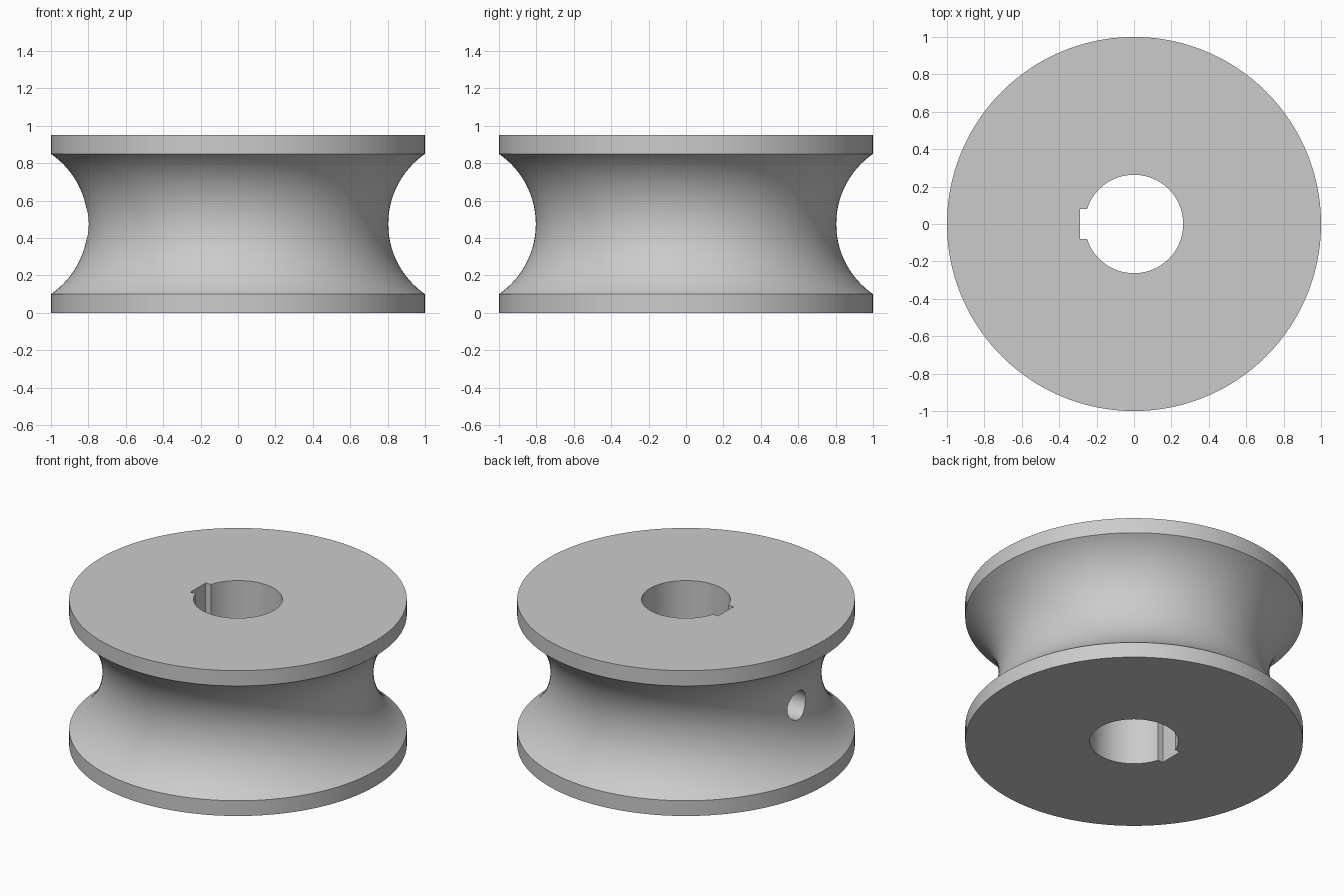
import bpy, bmesh, math
from mathutils import Matrix, Vector

cube = bpy.data.objects.get("Cube")
if cube:
    bpy.data.objects.remove(cube, do_unlink=True)

RADIUS, HEIGHT, BORE = 1.0, 0.95, 0.263
LIP, WAIST = 0.1, 0.803
MID = HEIGHT / 2

grey = bpy.data.materials.new("plain grey")
grey.use_nodes = True
colour = (0.6, 0.6, 0.6, 1)
grey.diffuse_color = colour
grey.node_tree.nodes["Principled BSDF"].inputs["Base Color"].default_value = colour


def make_object(name, bm):
    bmesh.ops.recalc_face_normals(bm, faces=bm.faces)
    mesh = bpy.data.meshes.new(name)
    bm.to_mesh(mesh)
    bm.free()
    mesh.materials.append(grey)
    obj = bpy.data.objects.new(name, mesh)
    bpy.context.collection.objects.link(obj)
    return obj


def groove_profile(steps=32):
    """Circular arc from the lower lip, in to the waist, to the upper lip."""
    half, sag = MID - LIP, RADIUS - WAIST
    r = (half ** 2 + sag ** 2) / (2 * sag)
    sweep = math.asin(half / r)
    angles = [sweep * (2 * i / steps - 1) for i in range(steps + 1)]
    return [(WAIST + r - r * math.cos(a), MID + r * math.sin(a)) for a in angles]


def lathe(name, profile, segments=160):
    """Revolve a closed (radius, height) profile about z."""
    bm = bmesh.new()
    verts = [bm.verts.new((r, 0, z)) for r, z in profile]
    edges = [bm.edges.new((verts[i - 1], verts[i])) for i in range(len(verts))]
    bmesh.ops.spin(bm, geom=verts + edges, cent=(0, 0, 0), axis=(0, 0, 1),
                   angle=math.tau, steps=segments)
    bmesh.ops.remove_doubles(bm, verts=bm.verts, dist=1e-4)
    return make_object(name, bm)


# Grooved wheel body with its bore
body = lathe("pulley_wheel", [(BORE, 0), (RADIUS, 0), *groove_profile(),
                              (RADIUS, HEIGHT), (BORE, HEIGHT)])

# Keyway slot cutter on the -x side of the bore
bm = bmesh.new()
bmesh.ops.create_cube(bm, size=1, matrix=Matrix.Translation((-0.189, 0, MID))
                      @ Matrix.Diagonal(Vector((0.2, 0.158, 1.5, 1))))
keyway = make_object("keyway_cutter", bm)

# Set screw hole cutter, from the groove into the bore
bm = bmesh.new()
bmesh.ops.create_cone(bm, cap_ends=True, segments=48, radius1=0.093, radius2=0.093,
                      depth=1, matrix=Matrix.Translation((-0.6, 0, MID))
                      @ Matrix.Rotation(math.pi / 2, 4, "Y"))
screw_hole = make_object("screw_hole_cutter", bm)

# Cut both, then smooth the curved faces
bpy.ops.object.select_all(action="DESELECT")
body.select_set(True)
bpy.context.view_layer.objects.active = body
for cutter in (keyway, screw_hole):
    mod = body.modifiers.new(cutter.name, "BOOLEAN")
    mod.operation = "DIFFERENCE"
    mod.solver = "EXACT"
    mod.object = cutter
    bpy.ops.object.modifier_apply(modifier=mod.name)
    bpy.data.objects.remove(cutter, do_unlink=True)
bpy.ops.object.shade_smooth_by_angle(angle=math.radians(25))
